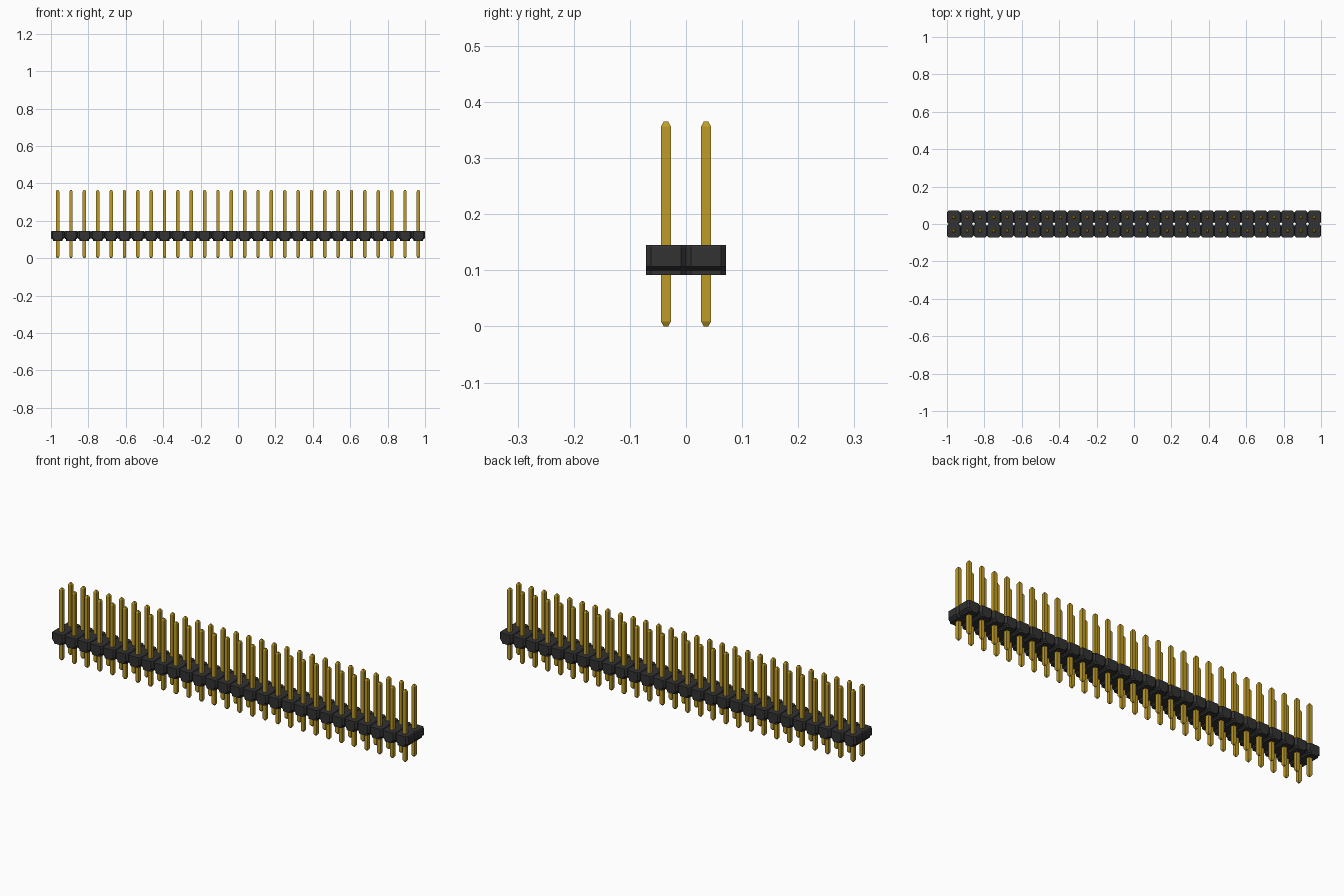
import bpy
import bmesh

COLUMNS, ROWS = 28, 2
PITCH = 2 / COLUMNS
HALF = PITCH / 2

cube = bpy.data.objects.get("Cube")
if cube:
    bpy.data.objects.remove(cube, do_unlink=True)


def material(name, rgb):
    mat = bpy.data.materials.new(name)
    mat.use_nodes = True
    mat.diffuse_color = (*rgb, 1)
    mat.node_tree.nodes["Principled BSDF"].inputs["Base Color"].default_value = (*rgb, 1)
    return mat


def octagon(hx, hy, c):
    return [(hx, c - hy), (hx, hy - c), (hx - c, hy), (c - hx, hy),
            (-hx, hy - c), (-hx, c - hy), (c - hx, -hy), (hx - c, -hy)]


def square(h):
    return [(h, -h), (h, h), (-h, h), (-h, -h)]


def stacked_part(name, sections, mat):
    """Skin a stack of (height, outline) sections and repeat it over the pitch grid."""
    bm = bmesh.new()
    rings = [[bm.verts.new((x, y, z)) for x, y in outline] for z, outline in sections]
    for low, high in zip(rings, rings[1:]):
        for i in range(len(low)):
            j = (i + 1) % len(low)
            bm.faces.new((low[i], low[j], high[j], high[i]))
    bm.faces.new(rings[0][::-1])
    bm.faces.new(rings[-1])
    mesh = bpy.data.meshes.new(name)
    bm.to_mesh(mesh)
    bm.free()
    mesh.materials.append(mat)
    obj = bpy.data.objects.new(name, mesh)
    obj.location = (-1 + HALF, -HALF * (ROWS - 1), 0)
    bpy.context.collection.objects.link(obj)
    for label, count, step in (("columns", COLUMNS, (PITCH, 0, 0)),
                               ("rows", ROWS, (0, PITCH, 0))):
        array = obj.modifiers.new(label, 'ARRAY')
        array.count = count
        array.use_relative_offset = False
        array.use_constant_offset = True
        array.constant_offset_displace = step
    return obj


black = material("black plastic", (0.032, 0.032, 0.033))
gold = material("gold metal", (0.52, 0.33, 0.02))

# Insulating body: octagonal cells with bevelled sides and a narrower foot
CORNER = 0.009
levels = [(0.092, 0.026), (0.1, 0.026), (0.107, HALF), (0.141, HALF), (0.145, 0.033)]
stacked_part("housing_cells", [(z, octagon(hx, HALF, CORNER)) for z, hx in levels], black)

# Square pins with tapered tips at both ends
TOP, TAPER, PIN, TIP = 0.365, 0.009, 0.009, 0.004
pin_levels = [(0, TIP), (TAPER, PIN), (TOP - TAPER, PIN), (TOP, TIP)]
stacked_part("contact_pins", [(z, square(h)) for z, h in pin_levels], gold)
